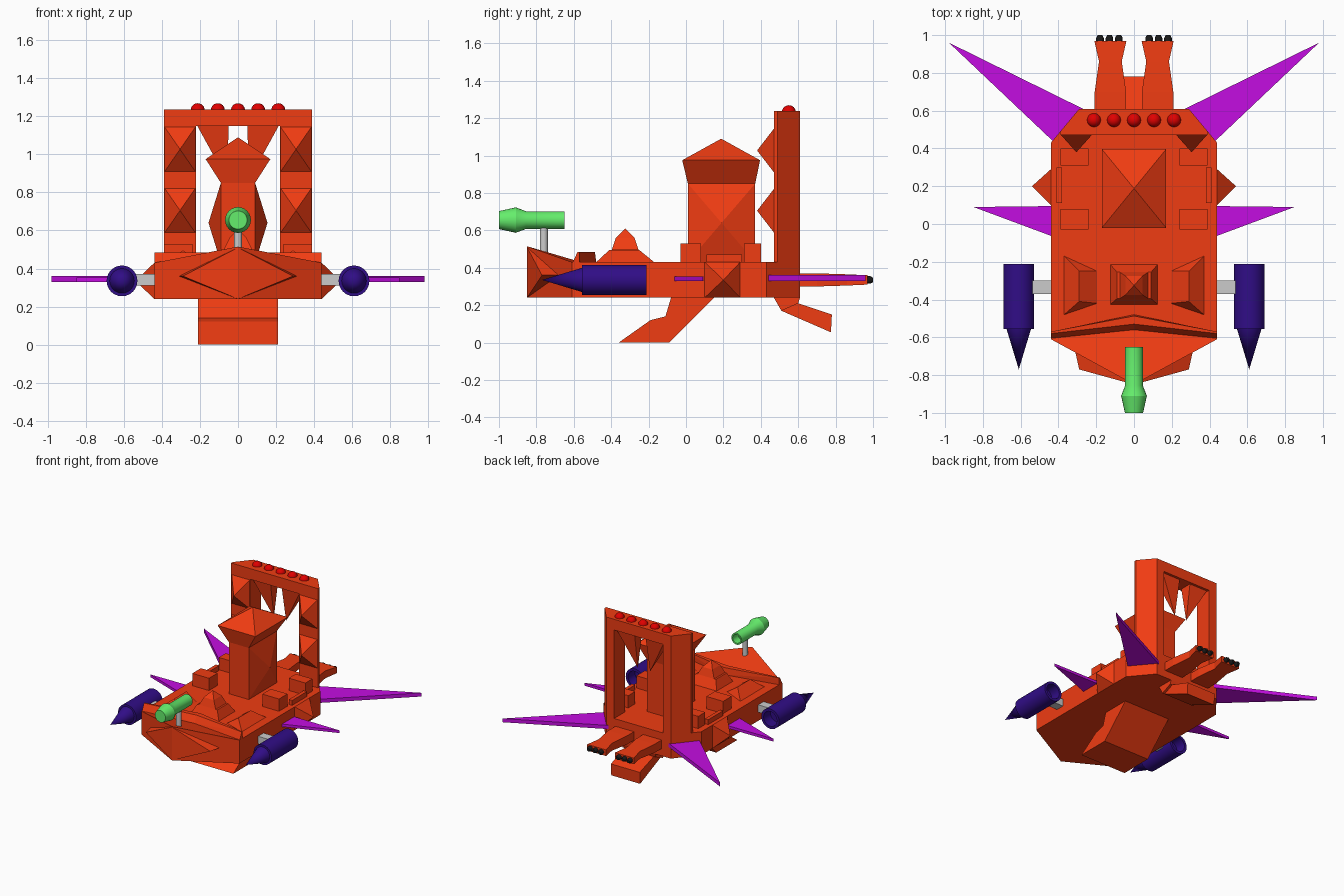
import bpy, bmesh, math

if "Cube" in bpy.data.objects:
    bpy.data.objects.remove(bpy.data.objects["Cube"])

def material(name, r, g, b):
    m = bpy.data.materials.new(name)
    m.diffuse_color = (r, g, b, 1)
    m.use_nodes = True
    m.node_tree.nodes["Principled BSDF"].inputs["Base Color"].default_value = m.diffuse_color
    return m

ORANGE = material("orange", 0.87, 0.045, 0.006)
PURPLE = material("purple", 0.55, 0.004, 0.75)
BLUE = material("blue", 0.03, 0.004, 0.24)
GREEN = material("green", 0.13, 0.85, 0.15)
RED = material("red", 0.75, 0.0, 0.0)
BLACK = material("black", 0.01, 0.01, 0.01)

def finish(name, bm, mat, smooth=False):
    bmesh.ops.recalc_face_normals(bm, faces=bm.faces)
    me = bpy.data.meshes.new(name)
    bm.to_mesh(me)
    bm.free()
    if smooth:
        me.shade_smooth()
        me.set_sharp_from_angle(angle=math.radians(30))
    if mat:
        me.materials.append(mat)
    ob = bpy.data.objects.new(name, me)
    bpy.context.collection.objects.link(ob)

def solid(name, pts, mat=ORANGE):
    """Flat-faced convex solid around a few points."""
    bm = bmesh.new()
    for p in pts:
        bm.verts.new(p)
    bmesh.ops.convex_hull(bm, input=bm.verts)
    bmesh.ops.dissolve_limit(bm, angle_limit=0.01, verts=bm.verts, edges=bm.edges)
    finish(name, bm, mat)

def pair(name, pts, mat=ORANGE):
    for side, s in (("right", 1), ("left", -1)):
        solid(f"{name}_{side}", [(s * x, y, z) for x, y, z in pts], mat)

def box(x0, x1, y0, y1, z0, z1):
    return [(x, y, z) for x in (x0, x1) for y in (y0, y1) for z in (z0, z1)]

def slab(outline, z0, z1):
    return [(x, y, z) for x, y in outline for z in (z0, z1)]

def bar(profile, w):
    return [(x, y, z) for y, z in profile for x in (-w, w)]

def rect(x, y, z, cx=0, cy=0):
    return [(cx + a * x, cy + b * y, z) for a in (-1, 1) for b in (-1, 1)]

def lathe(name, profile, x, z, mat, n=24):
    """Turn (radius, y) points about a line along y."""
    bm = bmesh.new()
    rings = [[bm.verts.new((x + r * math.cos(2 * math.pi * i / n), y,
                            z + r * math.sin(2 * math.pi * i / n)))
              for i in range(n)] for r, y in profile]
    for a, b in zip(rings, rings[1:]):
        for i in range(n):
            j = (i + 1) % n
            bm.faces.new((a[i], a[j], b[j], b[i]))
    bmesh.ops.remove_doubles(bm, verts=bm.verts, dist=1e-5)
    finish(name, bm, mat, True)

# Hull with chamfered stern and side studs
solid("hull", slab([(-.44, -.61), (.44, -.61), (.44, .43), (.29, .61),
                    (-.29, .61), (-.44, .43)], .24, .43))
pair("side_stud", [(.44, y, z) for y in (.1, .29) for z in (.24, .43)] + [(.54, .2, .335)])

# Nose: rising prow, pointed cheeks and the ridge behind it
pair("nose", [(0, -.85, .24), (0, -.85, .515), (.44, -.61, .24), (.44, -.61, .43),
              (0, -.56, .43), (0, -.56, .24)])
pair("nose_cheek", [(0, -.85, .51), (0, -.85, .24), (.31, -.68, .36), (.29, -.77, .36)])
pair("deck_ridge", [(0, -.56, .43), (0, -.53, .485), (0, -.487, .485), (0, -.48, .43),
                    (.44, -.605, .43), (.44, -.58, .485), (.44, -.57, .485), (.44, -.57, .43)])

# Deck pads and turret
pair("deck_pad", [(.37, -.17, .43), (.37, -.48, .43), (.195, -.25, .43), (.195, -.42, .43),
                  (.29, -.25, .495), (.29, -.41, .495)])
solid("turret_base", rect(.125, .105, .43, cy=-.32) + rect(.09, .07, .50, cy=-.325))
solid("turret_cap", rect(.075, .07, .50, cy=-.325) + rect(.045, .05, .56, cy=-.325)
      + [(0, -.325, .61)])

# Tower: body with side points, flared head and pyramid roof
solid("tower_body", box(-.09, .09, .01, .37, .43, .85))
pair("tower_side_point", [(.09, y, z) for y in (.01, .37) for z in (.43, .85)] + [(.155, .19, .64)])
solid("tower_head", rect(.09, .18, .85, cy=.19) + rect(.17, .208, .975, cy=.188))
solid("tower_roof", rect(.17, .208, .975, cy=.188) + [(0, .188, 1.09)])

# Deck blocks either side of the tower
for i, y in enumerate((-.03, .31)):
    pair(f"deck_block_{i}", box(.24, .39, y, y + (.11 if i == 0 else .09), .43, .53))
pair("deck_wall", box(.38, .41, .11, .30, .43, .47))

# Gate: pillars, beam, studs and fangs
pair("gate_pillar", slab([(.22, .47), (.39, .47), (.39, .49), (.29, .61), (.22, .61)], .24, 1.15))
solid("gate_beam", slab([(-.39, .47), (.39, .47), (.39, .49), (.29, .61),
                         (-.29, .61), (-.39, .49)], 1.15, 1.237))
for i, z in enumerate((.705, 1.027)):
    pair(f"pillar_stud_{i}", [(x, .475, z + d) for x in (.22, .39) for d in (-.123, .123)]
         + [(.305, .38, z)])
pair("gate_fang", rect(.082, .05, 1.15, cx=.132, cy=.54) + [(.055, .54, .86)])

# Red lamps on the beam
for i in range(5):
    bm = bmesh.new()
    bmesh.ops.create_uvsphere(bm, u_segments=20, v_segments=12, radius=.037)
    bmesh.ops.translate(bm, verts=bm.verts, vec=((i - 2) * .106, .55, 1.232))
    finish(f"lamp_{i}", bm, RED, True)

# Belly leg and tail
solid("belly_leg_upper", bar([(-.08, .24), (.15, .24), (-.09, 0), (-.11, .14), (-.13, .03)], .21))
solid("belly_foot", bar([(-.36, 0), (-.09, 0), (-.11, .14), (-.19, .12)], .21))
solid("tail_root", bar([(.47, .24), (.61, .24), (.60, .21), (.51, .17)], .15))
solid("tail", bar([(.51, .17), (.60, .21), (.78, .15), (.775, .055)], .13))

# Thrusters with black nozzles
for i, (y0, w0, h0, y1, w1, h1) in enumerate(((.58, .083, .035, .70, .083, .035),
                                              (.70, .083, .035, .86, .06, .03),
                                              (.86, .06, .03, .97, .085, .025))):
    pair(f"thruster_{i}", [(.125 + a * w, y, .335 + b * h) for a in (-1, 1) for b in (-1, 1)
                           for y, w, h in ((y0, w0, h0), (y1, w1, h1))])
for s in (-1, 1):
    for i in range(3):
        lathe(f"nozzle_{s}_{i}", [(0, .95), (.02, .95), (.02, .985), (.012, 1.0), (0, 1.0)],
              s * .13 + (i - 1) * .05, .335, BLACK, 12)

# Side engines, hollow at the back, on grey struts
for s in (-1, 1):
    lathe(f"engine_{s}", [(0, -.77), (.065, -.555), (.081, -.555), (.081, -.212),
                          (.06, -.212), (.06, -.30), (0, -.30)], s * .61, .335, BLUE)
pair("engine_strut", box(.42, .55, -.37, -.30, .31, .37), None)

# Front gun on a grey post
lathe("gun", [(0, -1), (.048, -1), (.068, -.91), (.047, -.855), (.047, -.65),
              (.035, -.65), (.035, -.72), (0, -.72)], 0, .655, GREEN)
bm = bmesh.new()
bmesh.ops.create_cone(bm, cap_ends=True, segments=16, radius1=.021, radius2=.021, depth=.18)
bmesh.ops.translate(bm, verts=bm.verts, vec=(0, -.76, .54))
finish("gun_post", bm, None, True)

# Purple wings
pair("rear_wing", slab([(.98, .96), (.27, .61), (.42, .43)], .33, .36), PURPLE)
pair("front_fin", slab([(.85, .09), (.42, .095), (.42, -.07)], .33, .352), PURPLE)
